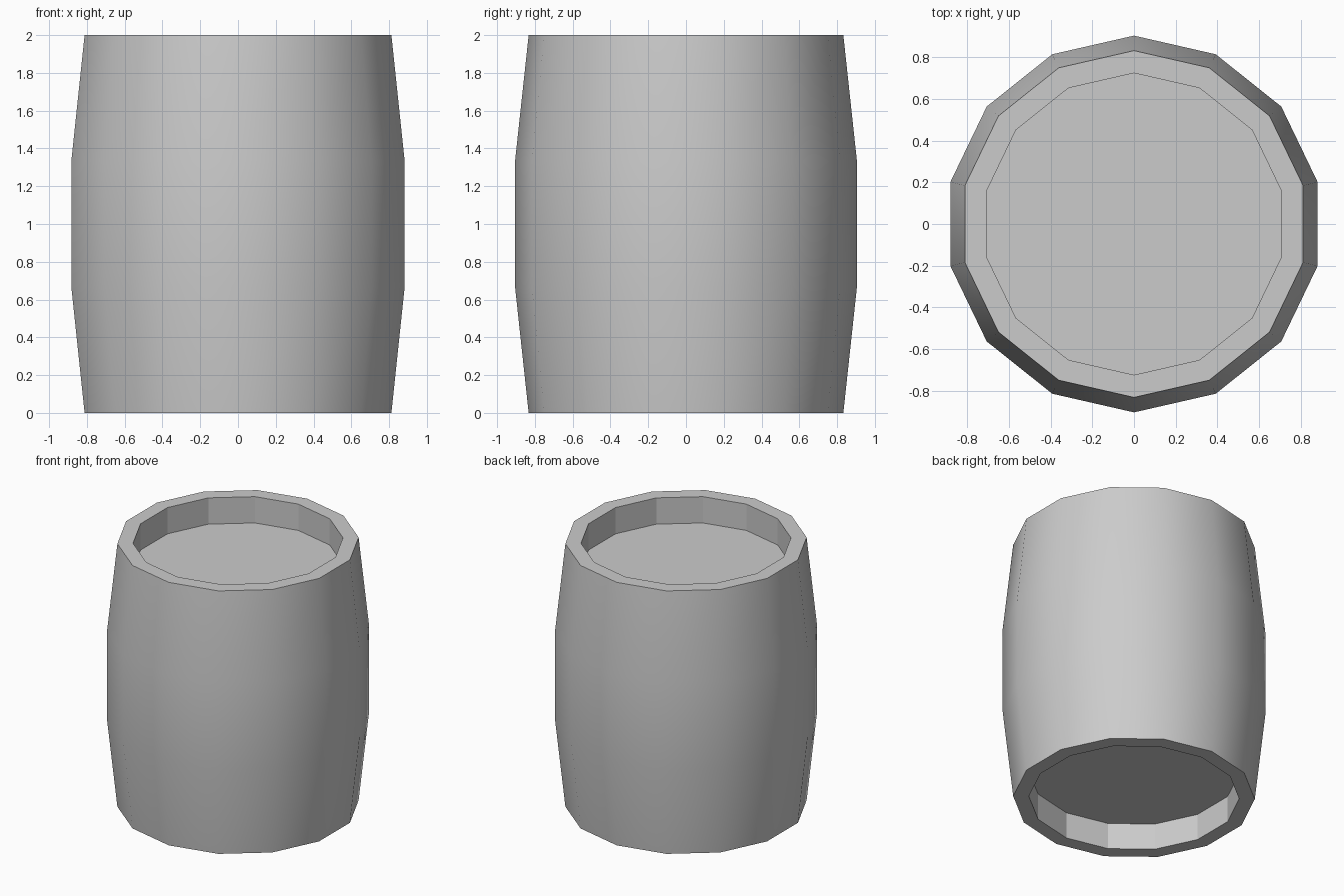
import bpy, bmesh, math

if "Cube" in bpy.data.objects:
    bpy.data.objects.remove(bpy.data.objects["Cube"])

SIDES = 14
# barrel half-section as (radius, height), from bottom recess to top recess
PROFILE = [(0.725, 0.2), (0.725, 0.0), (0.833, 0.0), (0.905, 0.667),
           (0.905, 1.333), (0.833, 2.0), (0.725, 2.0), (0.725, 1.8)]
STAVES = (2, 3, 4)  # profile segments forming the smooth outer wall

bm = bmesh.new()


def ring(r, z):
    # first corner points to +y
    angles = [math.pi / 2 + 2 * math.pi * i / SIDES for i in range(SIDES)]
    return [bm.verts.new((r * math.cos(a), r * math.sin(a), z)) for a in angles]


rings = [ring(r, z) for r, z in PROFILE]

# walls and rims
for k in range(len(rings) - 1):
    lo, hi = rings[k], rings[k + 1]
    for i in range(SIDES):
        j = (i + 1) % SIDES
        face = bm.faces.new((lo[i], lo[j], hi[j], hi[i]))
        face.smooth = k in STAVES

# recessed bottom and lid
bm.faces.new(rings[0][::-1])
bm.faces.new(rings[-1])
bmesh.ops.recalc_face_normals(bm, faces=bm.faces)

# crisp edges wherever a flat face meets the smooth wall
for e in bm.edges:
    e.smooth = all(f.smooth for f in e.link_faces)

mesh = bpy.data.meshes.new("barrel")
bm.to_mesh(mesh)
bm.free()
bpy.context.collection.objects.link(bpy.data.objects.new("barrel", mesh))
